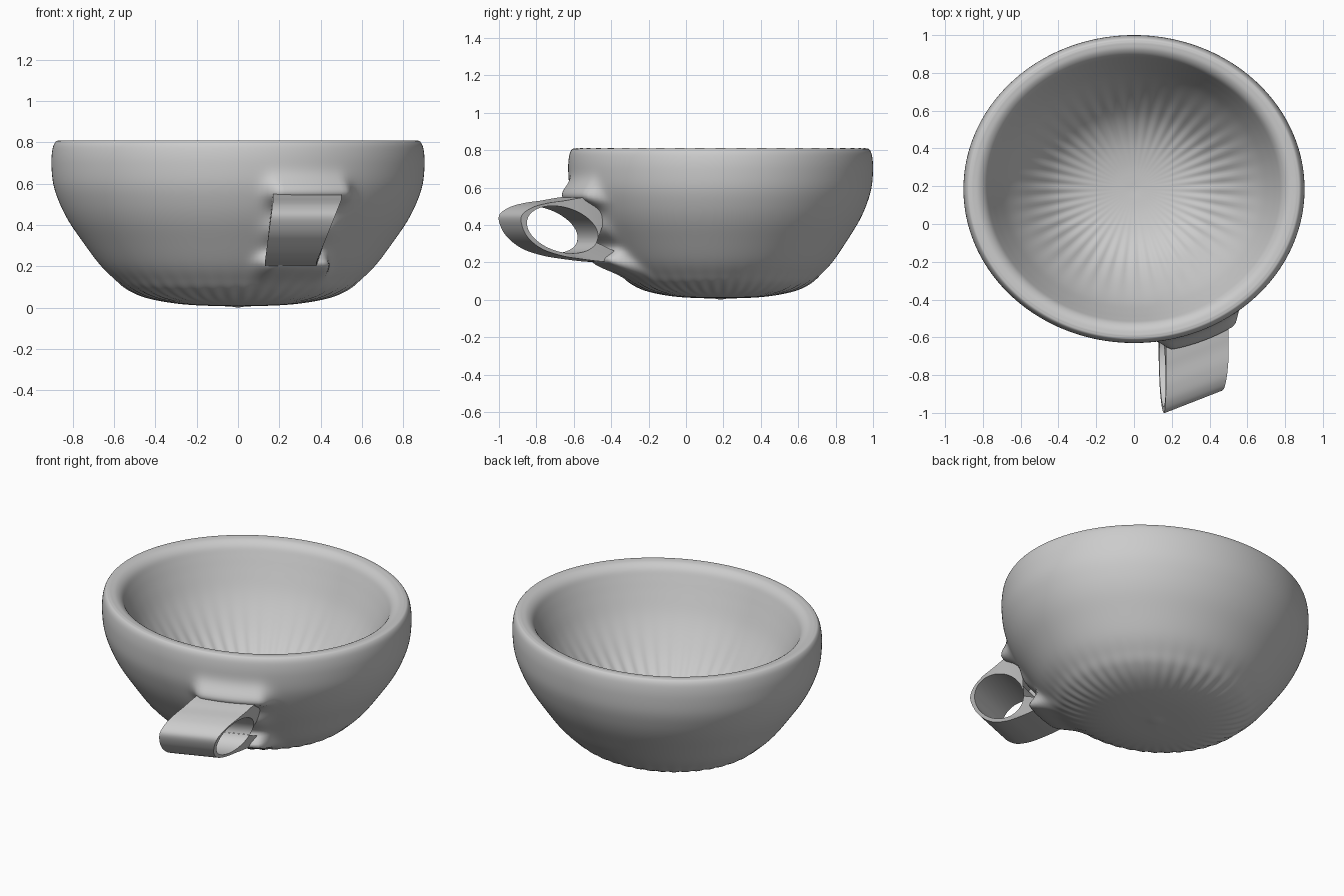
import bpy, bmesh, math
from mathutils import Vector

if "Cube" in bpy.data.objects:
    bpy.data.objects.remove(bpy.data.objects["Cube"])


def smooth_curve(pts, n):
    """n samples of a Catmull-Rom curve through pts."""
    p = [Vector(q) for q in pts]
    p = [2 * p[0] - p[1]] + p + [2 * p[-1] - p[-2]]
    segs, out = len(pts) - 1, []
    for k in range(n):
        u = k * segs / (n - 1)
        i = min(int(u), segs - 1)
        t = u - i
        a, b, c, d = p[i:i + 4]
        out.append(0.5 * (2 * b + (c - a) * t + (2 * a - 5 * b + 4 * c - d) * t ** 2
                          + (3 * b - a - 3 * c + d) * t ** 3))
    return out


def finish(bm, name, angle):
    bmesh.ops.recalc_face_normals(bm, faces=bm.faces)
    mesh = bpy.data.meshes.new(name)
    bm.to_mesh(mesh)
    bm.free()
    ob = bpy.data.objects.new(name, mesh)
    bpy.context.collection.objects.link(ob)
    bpy.ops.object.select_all(action='DESELECT')
    ob.select_set(True)
    bpy.context.view_layer.objects.active = ob
    bpy.ops.object.shade_smooth_by_angle(angle=math.radians(angle))
    return ob


def strap_edges(z):
    """Left and right x of the handle strap at height z."""
    h = min(max(z, .22), .52) - .22
    return .13 + h * .133, .38 + h * .4


def bell(v, c, below, above):
    return math.exp(-((v - c) / (above if v > c else below)) ** 2)


# Bowl: oval revolved profile, outside then inside, with faint flutes near the base
CY, OVAL, SEG, FLUTES = 0.185, 0.815 / 0.903, 240, 44
outside = smooth_curve([
    (0, .005), (.25, .015), (.42, .042), (.53, .085), (.60, .14), (.67, .21), (.752, .32),
    (.82, .42), (.865, .51), (.894, .60), (.903, .70), (.897, .77), (.882, .803),
    (.86, .81)], 92)
inside = smooth_curve([
    (.86, .81), (.82, .803), (.787, .778), (.762, .73), (.725, .65), (.67, .54),
    (.60, .435), (.51, .325), (.41, .235), (.29, .175), (.15, .145), (0, .135)], 56)
profile = outside + inside[1:]

bm = bmesh.new()
rings = []
for i, (r, z) in enumerate(profile[1:-1]):
    ring = []
    is_out = i < len(outside) - 2
    fade = .0025 * bell(r, .5, .1, .1) if is_out else .0045 * bell(r, .48, .17, .13)
    for s in range(SEG):
        a = 2 * math.pi * s / SEG
        x, y = math.cos(a), math.sin(a)
        push = 0
        if is_out and y < 0:  # soft swelling where the handle grows out
            left, right = strap_edges(z)
            off = max(left + .02 - r * x, r * x - right + .02, 0)
            push = bell(off, 0, 1, .055) * (.08 * bell(z, .55, .05, .07)
                                            + .12 * bell(z, .205, .065, .05)
                                            + .03 * bell(z, .37, .06, .06))
        ripple = fade * math.cos(FLUTES * a)
        ring.append(bm.verts.new(((r + push) * x, CY + OVAL * (r + push) * y, z + ripple)))
    rings.append(ring)
for r0, r1 in zip(rings, rings[1:]):
    for s in range(SEG):
        t = (s + 1) % SEG
        bm.faces.new((r0[s], r0[t], r1[t], r1[s]))
for ring, z in ((rings[0], 0), (rings[-1], profile[-1].y)):
    pole = bm.verts.new((0, CY, z))
    for s in range(SEG):
        bm.faces.new((pole, ring[s], ring[(s + 1) % SEG]))
finish(bm, "bowl", 80)

# Handle: wide strap ring with a tilted oval hole, slanted to follow the wall
N, STEPS = 80, 12
outer = smooth_curve([
    (-.52, .56), (-.60, .555), (-.66, .55), (-.72, .541), (-.78, .53), (-.87, .517),
    (-.95, .493), (-1.0, .45), (-.985, .385), (-.94, .325), (-.86, .27), (-.75, .235),
    (-.64, .217), (-.54, .205), (-.44, .20), (-.34, .20)], N)
centre, wall_dir, up_dir = Vector((-.77, .375)), Vector((.942, -.335)), Vector((.335, .942))
angles = [.004 + (2 * math.pi - .008) * k / (N - 1) for k in range(N)]
inner = [centre + wall_dir * .205 * math.cos(t) + up_dir * .113 * math.sin(t) for t in angles]


def across(p, t):
    """Point of the strap section p, t = 0 (left edge) to 1 (right edge)."""
    y, z = p
    left, right = strap_edges(z)
    x = left + (right - left) * t
    return (x, y + .39 * (x - .16), z)


bm = bmesh.new()
section = outer + inner[::-1]
rows = [[bm.verts.new(across(p, k / STEPS)) for p in section] for k in range(STEPS + 1)]
M = len(section)
for a, b in zip(rows, rows[1:]):
    for i in range(M):
        j = (i + 1) % M
        if i not in (N - 1, M - 1):  # the strap ends are buried in the wall
            bm.faces.new((a[i], a[j], b[j], b[i]))
for row in (rows[0], rows[-1]):
    for i in range(N - 1):
        bm.faces.new((row[i], row[i + 1], row[M - 2 - i], row[M - 1 - i]))
finish(bm, "handle", 45)
